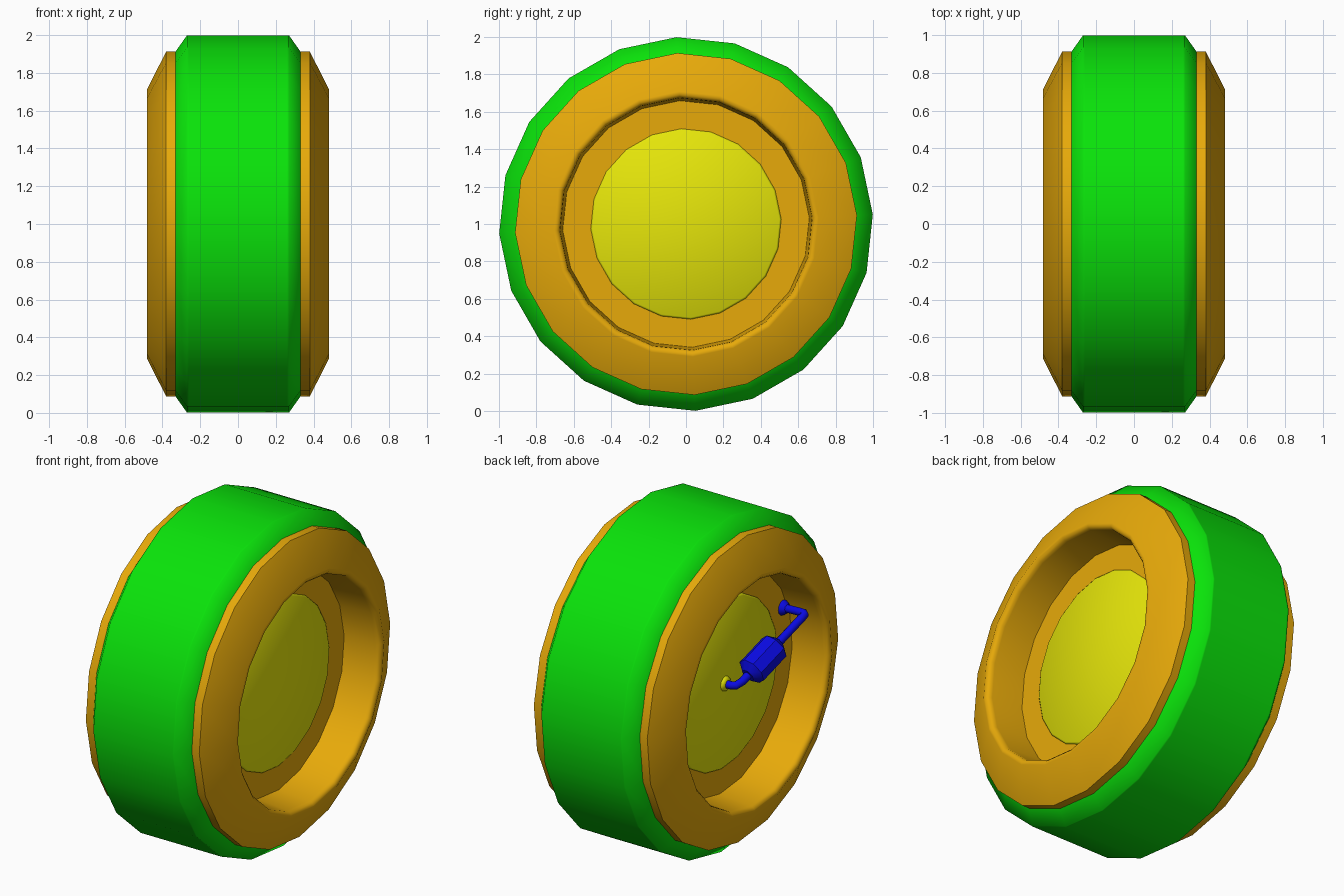
import bpy, bmesh, math
from mathutils import Vector

if "Cube" in bpy.data.objects:
    bpy.data.objects.remove(bpy.data.objects["Cube"])


def material(name, rgb):
    m = bpy.data.materials.new(name)
    m.diffuse_color = (*rgb, 1)
    m.use_nodes = True
    m.node_tree.nodes["Principled BSDF"].inputs["Base Color"].default_value = m.diffuse_color
    return m


GREEN = material("green", (0.003, 0.77, 0.003))
ORANGE = material("orange", (0.8, 0.4, 0.003))
YELLOW = material("yellow", (0.8, 0.8, 0.003))
BLUE = material("blue", (0.003, 0.003, 0.75))
CENTRE = Vector((0, 0, 1))


def lathe(name, profile, mat, sides=20, start=2.9, angle=60, loc=CENTRE, axis=None, caps=True):
    """Spin a profile of (x, radius) points about the x axis."""
    bm = bmesh.new()
    rings = []
    for x, r in profile:
        ring = []
        for i in range(sides):
            a = math.radians(start) + math.tau * i / sides
            ring.append(bm.verts.new((x, r * math.cos(a), r * math.sin(a))))
        rings.append(ring)
    for p, q in zip(rings, rings[1:]):
        for i in range(sides):
            j = (i + 1) % sides
            bm.faces.new((p[i], q[i], q[j], p[j]))
    if caps:
        bm.faces.new(rings[0])
        bm.faces.new(rings[-1])
    bmesh.ops.recalc_face_normals(bm, faces=bm.faces)
    me = bpy.data.meshes.new(name)
    bm.to_mesh(me)
    bm.free()
    ob = bpy.data.objects.new(name, me)
    bpy.context.collection.objects.link(ob)
    ob.location = loc
    if axis is not None:
        ob.rotation_mode = 'QUATERNION'
        ob.rotation_quaternion = Vector((1, 0, 0)).rotation_difference(axis)
    me.materials.append(mat)
    smooth(ob, angle)
    return ob


def smooth(ob, angle):
    bpy.ops.object.select_all(action='DESELECT')
    bpy.context.view_layer.objects.active = ob
    ob.select_set(True)
    bpy.ops.object.shade_smooth_by_angle(angle=math.radians(angle))


# Tyre tread with chamfered shoulders, an open shell closed off by the rims
lathe("tyre", [(-0.33, 0.915), (-0.27, 1.0), (-0.26, 1.0), (0.26, 1.0), (0.27, 1.0),
               (0.33, 0.915)], GREEN, caps=False)

# Rim and hub disc on each side
for side, s in (("right", 1), ("left", -1)):
    rim = [(0.33, 0.915), (0.38, 0.915), (0.483, 0.71), (0.483, 0.692),
           (0.468, 0.677), (0.45, 0.674), (0.25, 0.66), (0.25, 0.505)]
    lathe(side + "_rim", [(s * x, r) for x, r in rim], ORANGE, angle=50, caps=False)
    disc = [(0.25, 0.51), (0.255, 0.51), (0.262, 0.5)]
    lathe(side + "_hub_disc", [(s * x, r) for x, r in disc], YELLOW, angle=60)

# Small boss in the middle of the left disc
lathe("hub_boss", [(-0.26, 0.045), (-0.272, 0.04), (-0.28, 0.025)], YELLOW,
      sides=12, angle=60)

# Bent rod from the boss out to the rim
hub_end = Vector((-0.335, -0.03, 1.0))
rim_end = Vector((-0.41, -0.56, 1.25))
along = (rim_end - hub_end).normalized()
path = [Vector((-0.26, 0, 1)), Vector((-0.3, 0, 1)), Vector((-0.325, -0.012, 1)),
        hub_end + along * 0.03, rim_end - along * 0.035,
        rim_end - along * 0.01, rim_end + Vector((0.015, 0, 0)),
        rim_end + Vector((0.04, 0, 0)), Vector((-0.25, -0.57, 1.24))]
cu = bpy.data.curves.new("rod", 'CURVE')
cu.dimensions = '3D'
cu.bevel_depth = 0.024
cu.bevel_resolution = 2
cu.use_fill_caps = True
sp = cu.splines.new('POLY')
sp.points.add(len(path) - 1)
for p, co in zip(sp.points, path):
    p.co = (*co, 1)
rod = bpy.data.objects.new("rod", cu)
bpy.context.collection.objects.link(rod)
cu.materials.append(BLUE)
bpy.ops.object.select_all(action='DESELECT')
bpy.context.view_layer.objects.active = rod
rod.select_set(True)
bpy.ops.object.convert(target='MESH')
smooth(bpy.context.object, 50)

# Barrel on the rod, with tapered ends
lathe("rod_barrel", [(-0.135, 0.04), (-0.1, 0.085), (0.1, 0.085), (0.135, 0.04)],
      BLUE, sides=8, start=0, angle=40,
      loc=hub_end.lerp(rim_end, 0.36), axis=along)

# Flared foot where the rod meets the rim
lathe("rod_foot", [(0, 0.045), (-0.012, 0.042), (-0.035, 0.024)], BLUE,
      sides=12, start=0, angle=50, loc=Vector((-0.249, -0.57, 1.24)))
